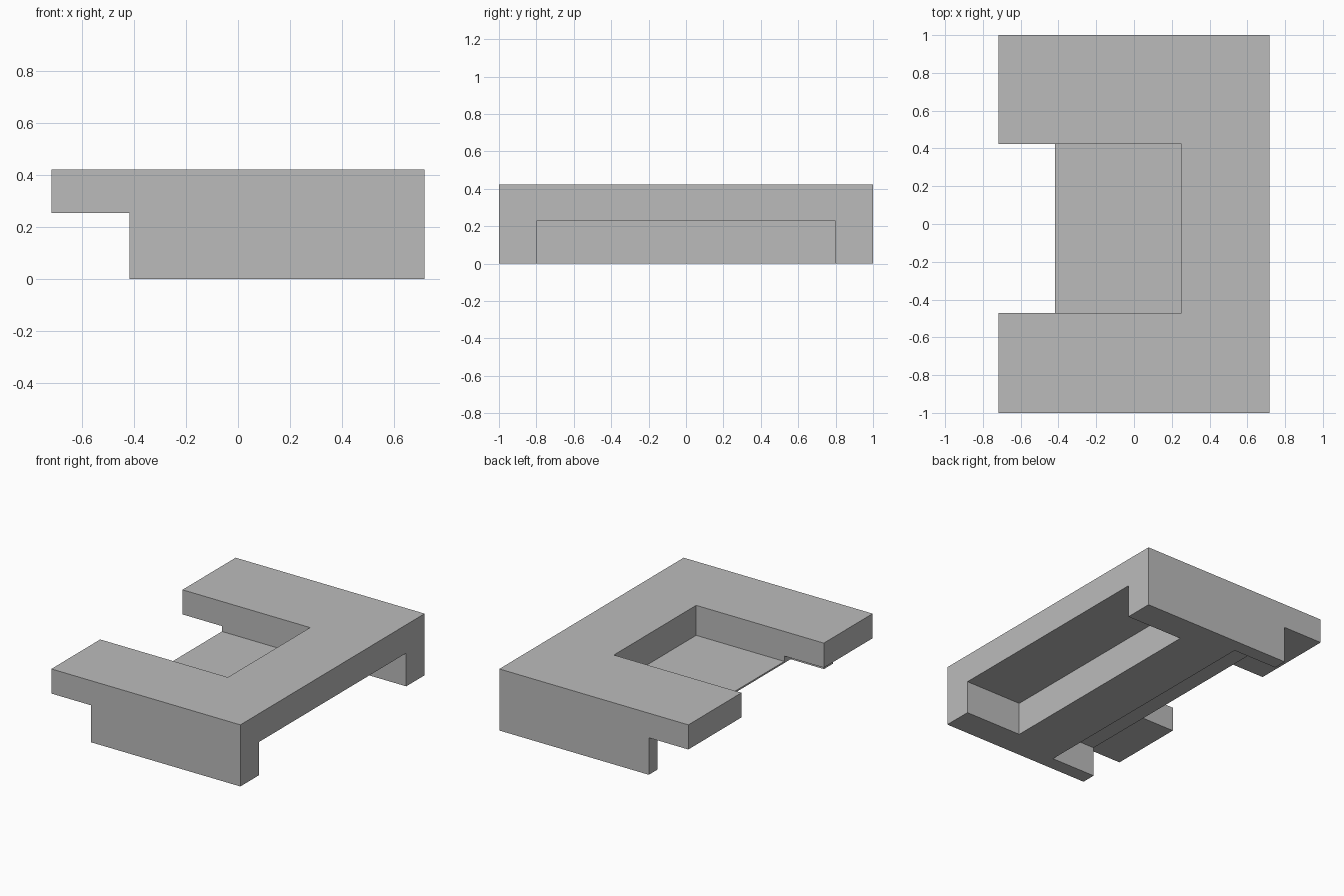
import bpy
import bmesh

if "Cube" in bpy.data.objects:
    bpy.data.objects.remove(bpy.data.objects["Cube"], do_unlink=True)

grey = bpy.data.materials.new("plain_grey")
grey.use_nodes = True
colour = (0.5, 0.5, 0.5, 1.0)
grey.diffuse_color = colour
grey.node_tree.nodes["Principled BSDF"].inputs["Base Color"].default_value = colour


def extrude_profile(name, profile, y0, y1):
    """Extrude a closed x/z profile along y."""
    bm = bmesh.new()
    face = bm.faces.new([bm.verts.new((x, y0, z)) for x, z in profile])
    result = bmesh.ops.extrude_face_region(bm, geom=[face])
    verts = [v for v in result["geom"] if isinstance(v, bmesh.types.BMVert)]
    bmesh.ops.translate(bm, verts=verts, vec=(0, y1 - y0, 0))
    bmesh.ops.recalc_face_normals(bm, faces=bm.faces)
    mesh = bpy.data.meshes.new(name)
    bm.to_mesh(mesh)
    bm.free()
    mesh.materials.append(grey)
    obj = bpy.data.objects.new(name, mesh)
    bpy.context.collection.objects.link(obj)
    return obj


def cut_box(target, name, x, y, z):
    """Subtract a box given by its ranges, then discard the cutter."""
    profile = [(x[0], z[0]), (x[1], z[0]), (x[1], z[1]), (x[0], z[1])]
    cutter = extrude_profile(name, profile, *y)
    cutter.hide_render = True
    mod = target.modifiers.new(name, "BOOLEAN")
    mod.operation = "DIFFERENCE"
    mod.solver = "EXACT"
    mod.object = cutter
    bpy.context.view_layer.objects.active = target
    bpy.ops.object.modifier_apply(modifier=mod.name)
    bpy.data.objects.remove(cutter, do_unlink=True)


# Block with an overhanging shelf along its right side
HALF = 0.718
STEP, SHELF, TOP = -0.418, 0.254, 0.423
body = extrude_profile("bracket_body", [
    (STEP, 0), (HALF, 0), (HALF, TOP),
    (-HALF, TOP), (-HALF, SHELF), (STEP, SHELF)], -1, 1)

# Open slot in the top, leaving two arms and a thin floor
cut_box(body, "top_slot", (-1, 0.252), (-0.47, 0.423), (0.217, 1))

# Recess under the left side and shallower recess under the right side
cut_box(body, "left_recess", (0.286, 1), (-0.8, 0.8), (-1, 0.228))
cut_box(body, "right_recess", (-1, -0.08), (-0.9, 0.905), (-1, 0.206))
